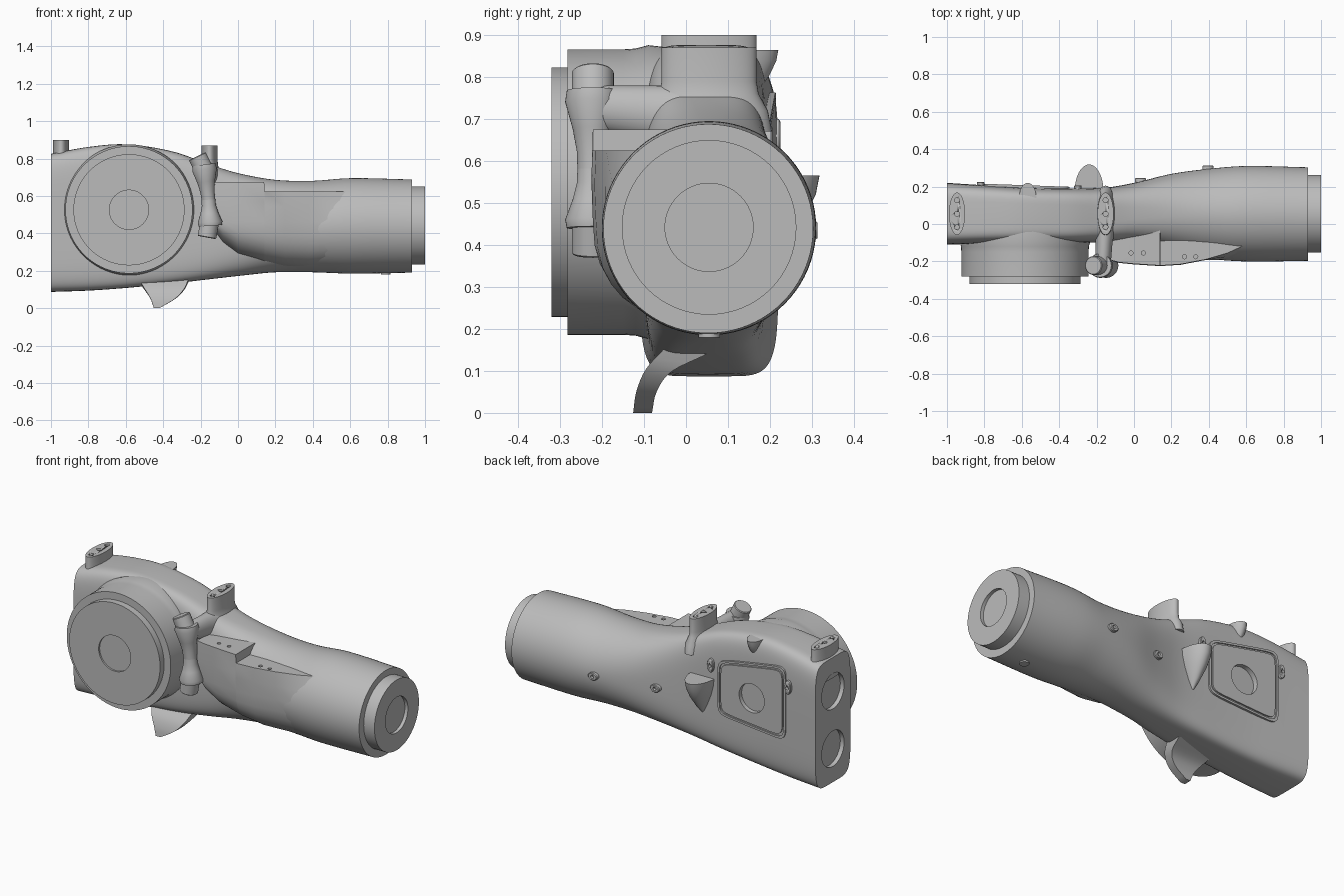
import bpy, bmesh, math
from mathutils import Vector

cube = bpy.data.objects.get("Cube")
if cube:
    bpy.data.objects.remove(cube, do_unlink=True)

grey = bpy.data.materials.new("plain grey")
grey.use_nodes = True
grey.diffuse_color = (0.5, 0.5, 0.5, 1)
grey.node_tree.nodes["Principled BSDF"].inputs["Base Color"].default_value = (0.5, 0.5, 0.5, 1)

X, Y, Z = Vector((1, 0, 0)), Vector((0, 1, 0)), Vector((0, 0, 1))


def ring(c, u, v, n=48, p=2):
    """Superellipse of n points around c."""
    def f(t):
        return math.copysign(abs(t) ** (2 / p), t)
    angles = [2 * math.pi * i / n for i in range(n)]
    return [Vector(c) + u * f(math.cos(a)) + v * f(math.sin(a)) for a in angles]


def smooth(ob):
    bpy.ops.object.select_all(action='DESELECT')
    ob.select_set(True)
    bpy.context.view_layer.objects.active = ob
    bpy.ops.object.shade_smooth_by_angle(angle=math.radians(35))


def loft(name, rings):
    """Skin equal rings and cap both ends."""
    bm = bmesh.new()
    loops = [[bm.verts.new(p) for p in r] for r in rings]
    n = len(loops[0])
    for a, b in zip(loops, loops[1:]):
        for i in range(n):
            j = (i + 1) % n
            bm.faces.new((a[i], a[j], b[j], b[i]))
    bm.faces.new(loops[0])
    bm.faces.new(loops[-1])
    bmesh.ops.recalc_face_normals(bm, faces=bm.faces)
    me = bpy.data.meshes.new(name)
    bm.to_mesh(me)
    bm.free()
    ob = bpy.data.objects.new(name, me)
    bpy.context.collection.objects.link(ob)
    me.materials.append(grey)
    smooth(ob)
    return ob


def turned(name, origin, axis, profile, n=64):
    """Turned part: profile of (radius, distance along axis)."""
    q = Vector(axis).to_track_quat('Z', 'Y')
    u, v, w = q @ X, q @ Y, q @ Z
    return loft(name, [ring(Vector(origin) + w * h, u * r, v * r, n) for r, h in profile])


def bore(ob, centre, axis, radius, depth):
    """Cut a round blind hole into a part."""
    cutter = turned("cutter", centre, axis, [(radius, -depth), (radius, depth)], 32)
    cutter.hide_render = True
    mod = ob.modifiers.new("bore", 'BOOLEAN')
    mod.operation, mod.solver, mod.object = 'DIFFERENCE', 'EXACT', cutter
    bpy.ops.object.select_all(action='DESELECT')
    ob.select_set(True)
    bpy.context.view_layer.objects.active = ob
    bpy.ops.object.modifier_apply(modifier=mod.name)
    bpy.data.objects.remove(cutter, do_unlink=True)


def spline(rows, x):
    """Smooth interpolation of rows keyed by their first value."""
    k = max(i for i in range(len(rows) - 1) if rows[i][0] <= x + 1e-6)
    a, b = rows[k], rows[k + 1]
    before, after = rows[max(k - 1, 0)], rows[min(k + 2, len(rows) - 1)]
    h = b[0] - a[0]
    t = (x - a[0]) / h
    out = []
    for i in range(1, len(a)):
        m0 = (b[i] - before[i]) / (b[0] - before[0]) * h
        m1 = (after[i] - a[i]) / (after[0] - a[0]) * h
        out.append((2*t**3 - 3*t*t + 1) * a[i] + (t**3 - 2*t*t + t) * m0
                   + (3*t*t - 2*t**3) * b[i] + (t**3 - t*t) * m1)
    return out


# Main body: boxy at one end, round barrel at the other (x, y range, z range, squareness)
rows = [(-1, -.11, .22, .087, .825, 6), (-.8, -.105, .207, .094, .862, 6),
        (-.6, -.1, .195, .108, .876, 6), (-.35, -.1, .19, .132, .838, 5.5),
        (-.15, -.1, .195, .155, .768, 4.2), (0, -.105, .22, .172, .722, 3.1),
        (.2, -.145, .268, .192, .686, 2.3), (.4, -.185, .295, .192, .681, 2),
        (.6, -.2, .31, .185, .695, 2), (.93, -.197, .303, .19, .688, 2)]
sections = []
for i in range(49):
    x = -1 + 1.93 * i / 48
    y0, y1, z0, z1, p = spline(rows, x)
    sections.append(ring((x, (y0 + y1) / 2, (z0 + z1) / 2), Y * (y1 - y0) / 2, Z * (z1 - z0) / 2, 80, p))
body = loft("body", sections)
for z in (.625, .285):
    bore(body, (-1, .055, z), X, .105, .025)

# Barrel end cap with a shallow recess
turned("barrel_end", (0, .055, .442), X, [(.208, .88), (.208, 1), (.105, 1), (.105, .98)])

# Round drum on the front
turned("drum", (-.583, 0, .526), -Y, [(.34, 0), (.35, .09), (.342, .12), (.34, .15), (.34, .282),
       (.297, .282), (.297, .32), (.105, .32), (.105, .31)], 96)

# Side pod with a stepped ledge (x, front y, top z, bottom z)
pod_rows = [(-.135, -.19, .672, .42), (-.08, -.205, .675, .34), (0, -.213, .675, .275),
            (.14, -.222, .675, .235), (.142, -.222, .625, .235), (.25, -.215, .625, .215),
            (.38, -.19, .625, .21), (.5, -.155, .625, .22), (.58, -.118, .625, .24)]
pod = []
for x, y, top, low in pod_rows:
    belly = min(y, -.19)
    mid = max(.46, low + .06)
    r = [Vector((x, .05, top)), Vector((x, y, top)), Vector((x, (y + belly) / 2 - .003, (top + mid) / 2))]
    for i in range(9):
        a = math.pi / 2 * i / 8
        r.append(Vector((x, .05 + (belly - .05) * math.cos(a) ** .8, mid - (mid - low) * math.sin(a) ** .8)))
    pod.append(r)
ledge = loft("side_pod", pod)
for x, y, z in ((-.016, -.155, .675), (.05, -.155, .675), (.27, -.175, .625), (.33, -.175, .625)):
    bore(ledge, (x, y, z), Z, .011, .015)

# Two oval lugs on top, three holes each
for name, x, top, flare in (("rear_lug", -.946, .9, .05), ("middle_lug", -.152, .87, .062)):
    shape = [(0, .043, .113), (-.08, .043, .113), (-.11, .046, .118), (-.15, flare, .14), (-.2, flare, .15)]
    lug = loft(name, [ring((x, .055, top + h), X * sx, Y * sy) for h, sx, sy in shape])
    for dy in (-.072, 0, .072):
        bore(lug, (x, .055 + dy, top), Z, .013, .02)

# Waisted clamp: two flared horns with round plugs
horn = [(.036, -.02), (.038, .04), (.048, .09), (.066, .15), (.062, .175)]
waist = Vector((-.158, -.222, .58))
for name, axis, h in (("upper", Vector((-.13, 0, .99)), 1.08), ("lower", Vector((.07, 0, -1)), .8)):
    axis.normalize()
    turned(name + "_clamp_horn", waist, axis, [(r, d * h) for r, d in horn], 40)
    tip = waist + axis * .14 * h
    turned(name + "_clamp_plug", tip, axis + X * (-.35 if h > 1 else -.25), [(.05, 0), (.05, .088), (.046, .092)], 40)
loft("clamp_arm", [ring((x, y, z), X * sx, Z * sz, 32) for x, y, z, sx, sz in
     ((-.17, -.24, .73, .04, .045), (-.165, -.2, .725, .042, .055), (-.16, -.1, .715, .045, .065), (-.155, 0, .7, .06, .08))])

# Curved fin underneath (outer y z, inner y z, x range)
fin_rows = [(0, -.126, 0, -.081, 0, -.45, -.42), (.05, -.118, .052, -.07, .05, -.468, -.335),
            (.1, -.095, .105, -.035, .098, -.5, -.287), (.15, -.05, .155, .05, .14, -.53, -.265)]
fin = []
for i in range(13):
    yo, zo, yi, zi, xl, xr = spline(fin_rows, .15 * i / 12)
    fin.append([Vector(c) for c in ((xl, yo, zo), (xr, yo, zo), (xr, yi, zi), (xl, yi, zi))])
loft("bottom_fin", fin)

# Flat-topped scoops on the back, tapering downward
taper = ((0, 1), (.2, .94), (.45, .75), (.75, .42), (1, .08))
for name, x, y, z, sx, sy, drop in (("large_scoop", -.24, .175, .565, .077, .143, .22),
                                    ("small_scoop", -.568, .14, .865, .046, .08, .13)):
    loft(name, [ring((x, y, z - drop * d), X * sx * s, Y * sy * s) for d, s in taper])

# Back panel with a groove and a round recess
def panel_ring(inset, lift):
    pts = []
    for q in ring((0, 0, 0), X, Z, 64, 9):
        x = -.573 + q.x * (.228 - inset)
        t = (x + .8) / .455
        low, high = .335 + .035 * t + inset, .775 - .085 * t - inset
        pts.append(Vector((x, .207 - .016 * t + lift, (low + high) / 2 + q.z * (high - low) / 2)))
    return pts

panel = loft("back_panel", [panel_ring(*s) for s in
             ((0, -.05), (0, .008), (.012, .008), (.012, 0), (.022, 0), (.022, .008))])
for part in (panel, body):
    bore(part, (-.575, .205, .528), Y, .085, .025)

# Small oval bosses on the back and one below the barrel
for i, (x, y, z) in enumerate(((.395, .295, .435), (.035, .228, .435), (-.3, .188, .645), (-.82, .207, .66))):
    u, v = (X * .03, Z * .022) if i < 2 else (X * .02, Z * .04)
    boss = loft("boss_%d" % (i + 1), [ring((x, y + d, z), u * s, v * s, 24)
                for d, s in ((-.03, 1), (.014, 1), (.018, .85))])
    bore(boss, (x, y + .018, z), Y, .01, .015)
loft("barrel_foot", [ring((.79, .055, z), X * .026, Y * .026, 24) for z in (.22, .18)])

for part in (body, panel, ledge):
    smooth(part)
